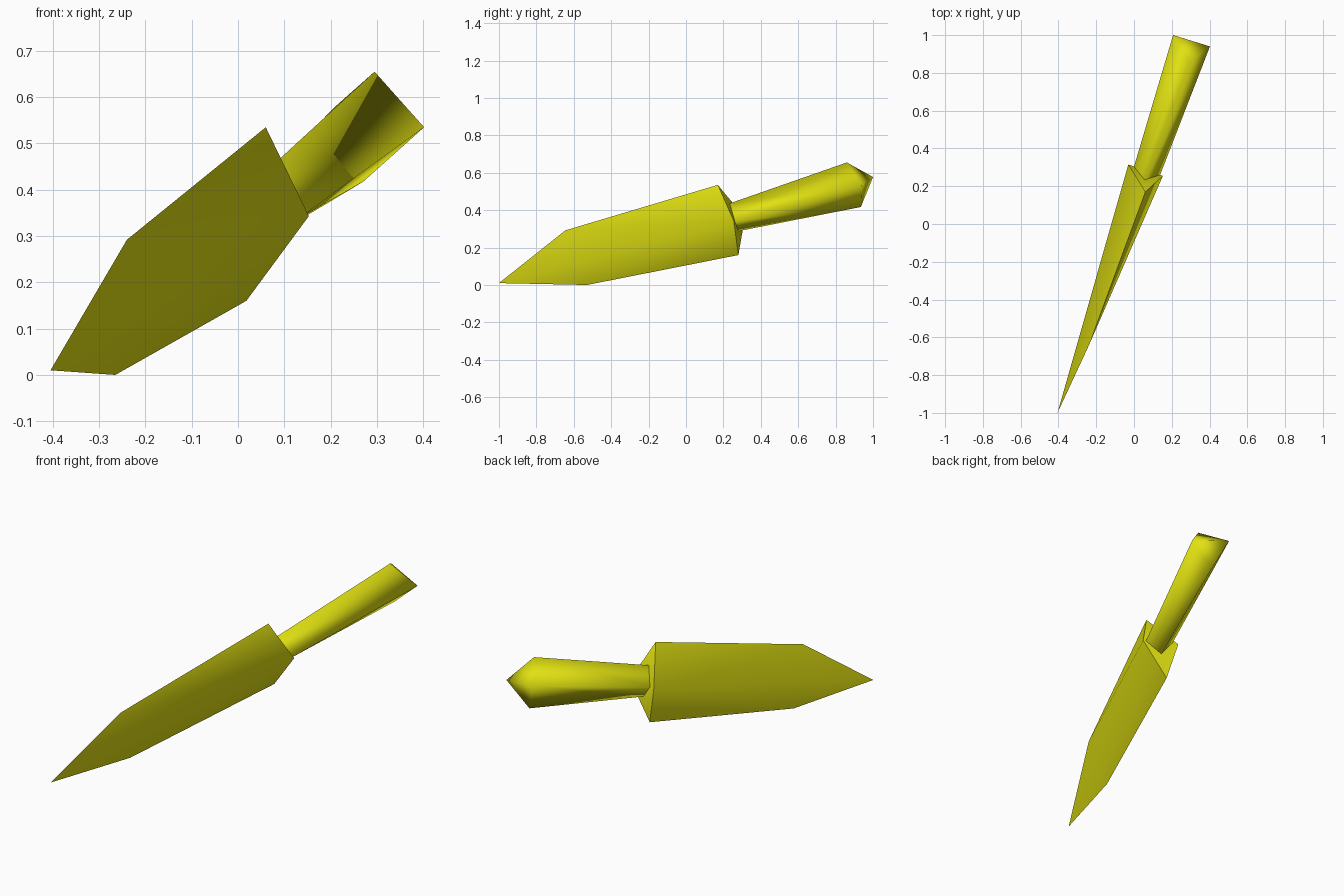
import bpy, bmesh, math
from mathutils import Vector

if "Cube" in bpy.data.objects:
    bpy.data.objects.remove(bpy.data.objects["Cube"])

yellow = bpy.data.materials.new("yellow")
yellow.diffuse_color = (0.75, 0.75, 0.006, 1)
yellow.use_nodes = True
yellow.node_tree.nodes["Principled BSDF"].inputs["Base Color"].default_value = yellow.diffuse_color


def make_part(name, points, faces, angle):
    """Build a faceted solid from a few corner points and shade it smooth up to an angle."""
    bm = bmesh.new()
    verts = [bm.verts.new(p) for p in points]
    for f in faces:
        bm.faces.new([verts[i] for i in f])
    bmesh.ops.recalc_face_normals(bm, faces=bm.faces)
    mesh = bpy.data.meshes.new(name)
    bm.to_mesh(mesh)
    bm.free()
    mesh.materials.append(yellow)
    obj = bpy.data.objects.new(name, mesh)
    bpy.context.collection.objects.link(obj)
    bpy.context.view_layer.objects.active = obj
    obj.select_set(True)
    bpy.ops.object.shade_smooth_by_angle(angle=math.radians(angle))
    obj.select_set(False)
    return obj


# Blade: outline in order tip, upper shoulder, upper heel, lower heel, lower shoulder,
# then the right and left flank corners that give it thickness
outline = [(-0.405, -1.0, 0.01), (-0.24, -0.645, 0.292), (0.06, 0.17, 0.535),
           (0.018, 0.28, 0.16), (-0.265, -0.53, 0.0)]
right, left = (0.153, 0.255, 0.343), (-0.03, 0.315, 0.36)
R, L = 5, 6
blade_faces = []
for a, b in ((0, 1), (1, 2), (3, 4), (4, 0)):
    blade_faces += [(a, b, R), (b, a, L)]
blade_faces += [(2, L, R), (3, R, L)]          # wedge-shaped heel
make_part("blade", outline + [right, left], blade_faces, 60)

# Handle: flared four-sided grip, its narrow end sunk into the heel
inner = [(0.058, 0.238, 0.437), (0.14, 0.265, 0.345), (0.06, 0.297, 0.293), (0.0, 0.30, 0.36)]
outer = [(0.295, 0.86, 0.655), (0.402, 0.94, 0.535), (0.27, 0.935, 0.417), (0.207, 1.0, 0.577)]
sink = Vector((0.235, 0.65, 0.2)).normalized() * 0.02
inner = [Vector(p) - sink for p in inner]
handle_faces = [(i, (i + 1) % 4, (i + 1) % 4 + 4, i + 4) for i in range(4)]
handle_faces += [(4, 5, 7), (6, 7, 5)]         # wedge-shaped pommel end
make_part("handle", inner + outer, handle_faces, 180)
